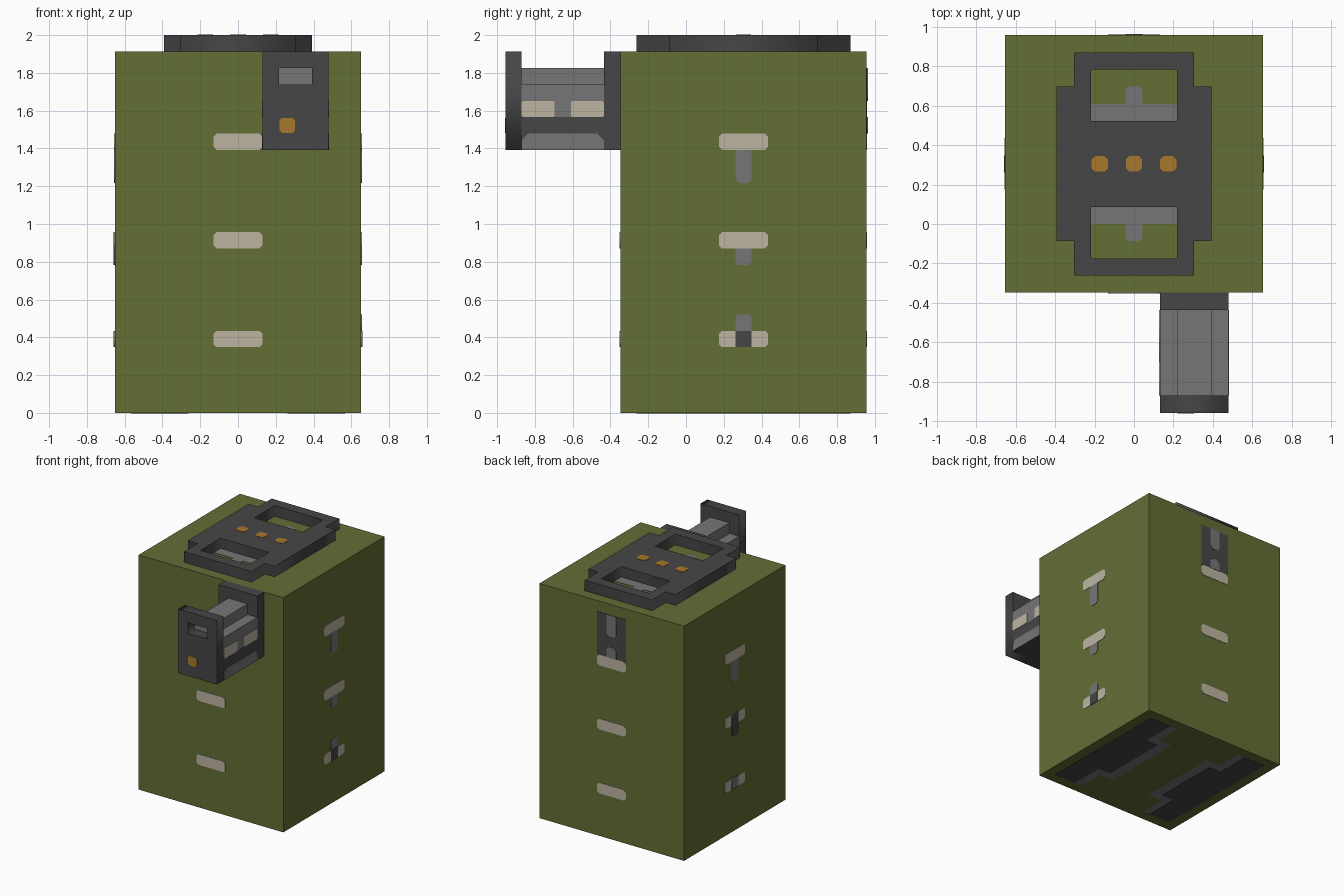
import bpy, bmesh
from mathutils import Matrix, Vector

U = 2 / 23          # module everything is built on
PAINT = 0.003       # thickness of one painted layer

if "Cube" in bpy.data.objects:
    bpy.data.objects.remove(bpy.data.objects["Cube"])


def material(name, rgb):
    lin = [((c / 255 + 0.055) / 1.055) ** 2.4 for c in rgb]
    mat = bpy.data.materials.new(name)
    mat.use_nodes = True
    mat.diffuse_color = (*lin, 1)
    bsdf = mat.node_tree.nodes["Principled BSDF"]
    bsdf.inputs["Base Color"].default_value = (*lin, 1)
    bsdf.inputs["Roughness"].default_value = 0.9
    return mat


OLIVE = material("olive", (99, 110, 53))
DARK = material("dark grey", (70, 70, 70))
GREY = material("mid grey", (118, 118, 118))
BEIGE = material("beige", (189, 181, 161))
ORANGE = material("amber", (167, 121, 45))


def add(name, bm, mat):
    mesh = bpy.data.meshes.new(name)
    bmesh.ops.recalc_face_normals(bm, faces=bm.faces)
    bm.to_mesh(mesh)
    bm.free()
    mesh.materials.append(mat)
    obj = bpy.data.objects.new(name, mesh)
    bpy.context.collection.objects.link(obj)
    return obj


def box(name, lo, hi, mat):
    lo, hi = Vector(lo) * U, Vector(hi) * U
    bm = bmesh.new()
    place = Matrix.Translation((lo + hi) / 2) @ Matrix.Diagonal((*(hi - lo), 1))
    bmesh.ops.create_cube(bm, size=1, matrix=place)
    return add(name, bm, mat)


def frame(origin, across, up):
    """Face frame: across and up lie in the face, the third axis points out."""
    a, b = Vector(across), Vector(up)
    m = Matrix((a, b, a.cross(b))).transposed().to_4x4()
    return Matrix.Translation(Vector(origin) * U) @ m


def rect(a0, b0, a1, b1, low=0, high=0):
    """Rectangle with optional cut corners at its lower and upper ends."""
    pts = []
    for a, b, da, db, c in ((a0, b0, 1, 1, low), (a1, b0, -1, 1, low),
                            (a1, b1, -1, -1, high), (a0, b1, 1, -1, high)):
        pair = [(a, b + db * c), (a + da * c, b)] if c else [(a, b)]
        pts += pair if da == db else pair[::-1]
    return pts


def slab(name, face, outlines, depth, mat):
    """Extruded outline; further outlines become holes."""
    curve = bpy.data.curves.new(name, "CURVE")
    curve.dimensions, curve.fill_mode = "2D", "BOTH"
    curve.extrude = depth / 2
    for pts in outlines:
        sp = curve.splines.new("POLY")
        sp.points.add(len(pts) - 1)
        sp.use_cyclic_u = True
        for p, (a, b) in zip(sp.points, pts):
            p.co = (a * U, b * U, 0, 1)
    temp = bpy.data.objects.new(name + " outline", curve)
    mesh = bpy.data.meshes.new_from_object(temp)
    bm = bmesh.new()
    bm.from_mesh(mesh)
    bpy.data.objects.remove(temp)
    bpy.data.curves.remove(curve)
    bpy.data.meshes.remove(mesh)
    bmesh.ops.remove_doubles(bm, verts=bm.verts, dist=1e-5)
    bm.transform(face @ Matrix.Translation((0, 0, depth / 2)))
    return add(name, bm, mat)


def paint(name, face, pts, mat, layer=1):
    slab(name, face, [pts], PAINT * layer, mat)


X, Y, Z = Vector((1, 0, 0)), Vector((0, 1, 0)), Vector((0, 0, 1))
MID = 3.5           # body centre along y
front = frame((0, -4, 0), X, Z)
back = frame((0, 11, 0), -X, Z)
left = frame((7.5, MID, 0), Y, Z)
right = frame((-7.5, MID, 0), -Y, Z)
top = frame((0, 0, 22), X, Y)
bottom = frame((0, MID, 0), X, -Y)

# Body
box("body", (-7.5, -4, 0), (7.5, 11, 22), OLIVE)

# Three pale handles on every upright face
for side, face in (("front", front), ("back", back), ("left", left), ("right", right)):
    for z in (4, 10, 16):
        paint(f"{side}_handle", face, rect(-1.5, z, 1.5, z + 1, .2, .2), BEIGE)

# Latches on the two sides
for side, face in (("left", left), ("right", right)):
    paint(f"{side}_upper_latch", face, rect(-.5, 14, .5, 16, .2, 0), GREY)
paint("left_middle_latch", left, rect(-.5, 9, .5, 10, .2, 0), GREY)
paint("left_lower_latch", left, rect(-.5, 5, .5, 6, 0, .2), GREY)
paint("left_lower_catch", left, rect(-.5, 4, .5, 5), DARK, 2)
paint("right_middle_latch", right, rect(-.5, 9, .5, 11, .2, 0), DARK, 2)
paint("right_lower_latch", right, rect(-.5, 4, .5, 5), GREY, 2)

# Back panel with two tabs
paint("back_panel", back, rect(-1.5, 17, 1.5, 21), DARK)
paint("back_upper_tab", back, rect(-.5, 19, .5, 21, .25, 0), GREY, 2)
paint("back_lower_tab", back, rect(-.5, 17, .5, 18, 0, .25), GREY, 2)


# Stepped pads under the body
def stepped(edge, step, reach):
    return [(6.5, -6.5), (edge, -6.5), (edge, -reach), (step, -reach),
            (step, reach), (edge, reach), (edge, 6.5), (6.5, 6.5)]


for s in (1, -1):
    for name, pts, mat, layer in (("base_pad_rim", stepped(3.5, 2, 4), GREY, 1),
                                  ("base_pad", stepped(4.3, 3, 3.2), DARK, 2)):
        # sunk so that the base stays on the ground
        face = Matrix.Translation((0, 0, PAINT * .9)) @ bottom
        paint(name, face, [(s * a, b) for a, b in pts], mat, layer)

# Lid plate with two windows
lid = [(-3.5, -3), (3.5, -3), (3.5, -1), (4.5, -1), (4.5, 8), (3.5, 8),
       (3.5, 10), (-3.5, 10), (-3.5, 8), (-4.5, 8), (-4.5, -1), (-3.5, -1)]
slab("lid_plate", top, [lid, rect(-2.5, -2, 2.5, 1), rect(-2.5, 6, 2.5, 9)], U, DARK)
paint("front_window_strip", top, rect(-2.5, 0, 2.5, 1), GREY)
paint("front_window_tab", top, rect(-.5, -1, .5, 0, .2, 0), GREY)
paint("back_window_strip", top, rect(-2.5, 6, 2.5, 7), GREY)
paint("back_window_tab", top, rect(-.5, 7, .5, 8, 0, .2), GREY)
lid_top = frame((0, 0, 23), X, Y)
for x in (-2, 0, 2):
    paint("lid_light", lid_top, rect(x - .48, 3.05, x + .48, 3.95, .2, .2), ORANGE)

# Front bracket: two end plates with a stepped core between them
box("bracket_back_plate", (1.5, -5, 16), (5.5, -4, 22), DARK)
end = frame((0, -10, 0), X, Z)
slab("bracket_front_plate", end,
     [rect(1.5, 16, 5.5, 22), rect(2.5, 20, 4.5, 21)], U, DARK)
box("bracket_tray", (1.5, -10, 16), (5.5, -5, 18), DARK)
box("bracket_core", (1.5, -10, 18), (5.5, -5, 20), GREY)
box("bracket_rail", (2.5, -10, 20), (4.5, -5, 21), GREY)
paint("bracket_light", frame((0, -11, 0), X, Z),
      rect(2.52, 17.05, 3.48, 17.95, .15, .15), ORANGE)
for x, across in ((5.5, Y), (1.5, -Y)):
    face = frame((x, -7.5, 0), across, Z)
    paint("bracket_foot", face, rect(-2.5, 16, 2.5, 17, 0, .4), GREY)
    for a in (-2.5, .5):
        paint("bracket_grip", face, rect(a, 18, a + 2, 19, .1, .1), BEIGE)
